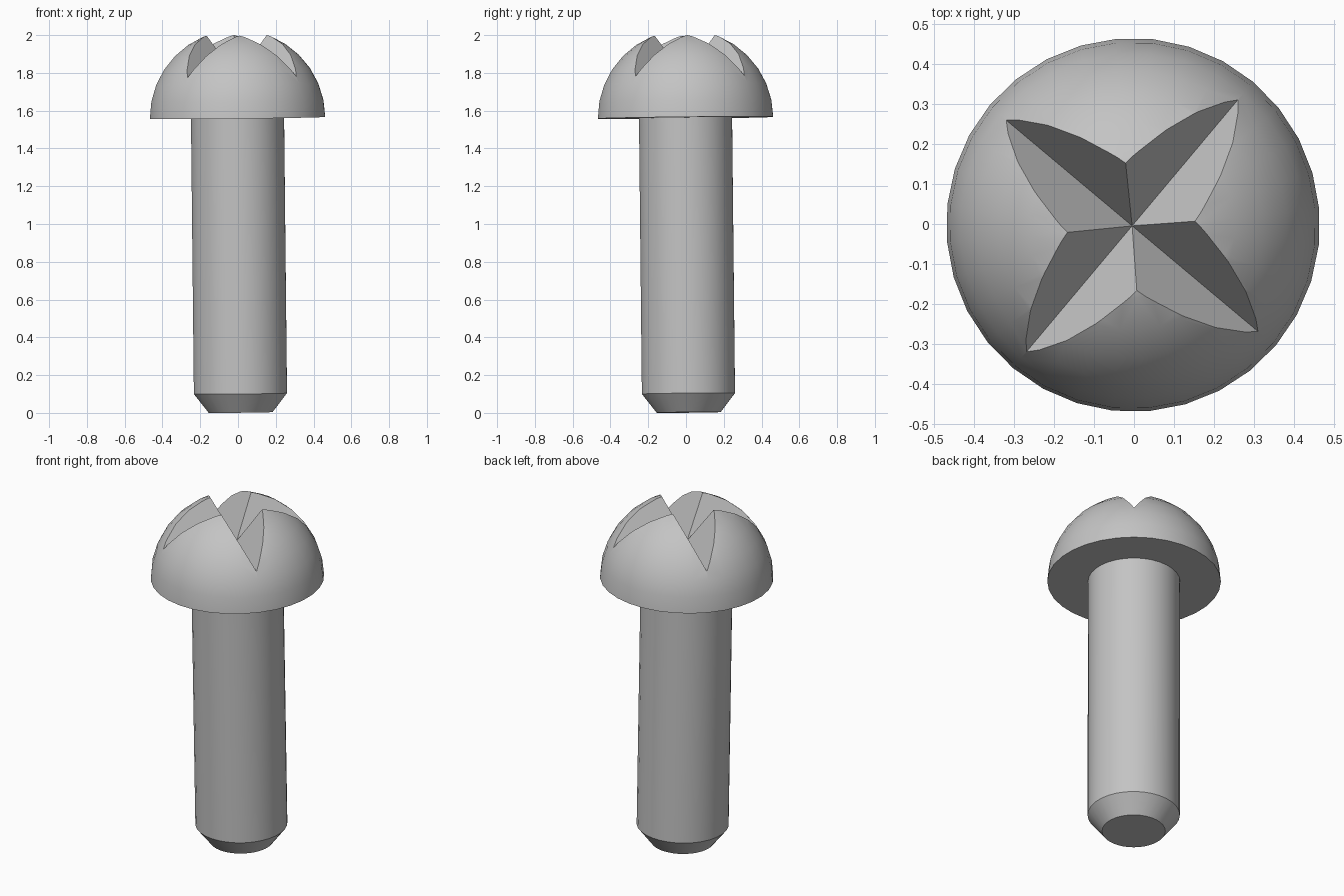
import bpy, bmesh, math
from mathutils import Matrix, Vector

if "Cube" in bpy.data.objects:
    bpy.data.objects.remove(bpy.data.objects["Cube"], do_unlink=True)

SEGMENTS, RINGS = 32, 8
HEAD_R, HEAD_Z = 0.466, 1.56
SHAFT_R, TIP_R, TIP_H = 0.2475, 0.17, 0.1
GROOVE_Z, GROOVE_SLOPE = 1.777, 0.515

steel = bpy.data.materials.new("grey_steel")
steel.use_nodes = True
GREY = (0.55, 0.55, 0.55, 1)
steel.diffuse_color = GREY
steel.node_tree.nodes["Principled BSDF"].inputs["Base Color"].default_value = GREY

# The whole part leans very slightly and its seams are turned a little
spin = math.radians(5)
lean = Vector((-0.0105, -0.0105, 1)).to_track_quat('Z', 'Y').to_matrix().to_4x4()
axis_dir = Vector((0, 0, 1)).rotation_difference(Vector((-0.0105, -0.0105, 1)))
placement = Matrix.Translation((0.014, 0.014, 0.0025)) @ axis_dir.to_matrix().to_4x4()


def add_object(name, bm):
    bmesh.ops.recalc_face_normals(bm, faces=bm.faces)
    mesh = bpy.data.meshes.new(name)
    bm.to_mesh(mesh)
    bm.free()
    obj = bpy.data.objects.new(name, mesh)
    bpy.context.collection.objects.link(obj)
    mesh.materials.append(steel)
    return obj


def lathe(name, profile, apex=None):
    """Closed solid of revolution from (radius, height) points, bottom to top."""
    bm = bmesh.new()
    rings = []
    for r, z in profile:
        angles = [spin + math.tau * i / SEGMENTS for i in range(SEGMENTS)]
        rings.append([bm.verts.new((r * math.cos(a), r * math.sin(a), z)) for a in angles])
    for low, high in zip(rings, rings[1:]):
        for i in range(SEGMENTS):
            j = (i + 1) % SEGMENTS
            bm.faces.new((low[i], low[j], high[j], high[i]))
    bm.faces.new(rings[0])
    if apex is None:
        bm.faces.new(rings[-1])
    else:
        tip = bm.verts.new((0, 0, apex))
        for i in range(SEGMENTS):
            bm.faces.new((rings[-1][i], rings[-1][(i + 1) % SEGMENTS], tip))
    return add_object(name, bm)


def groove_cutter(angle):
    """Long V-shaped prism lying across the head."""
    height = 0.5
    half = height * GROOVE_SLOPE
    bm = bmesh.new()
    ends = [[bm.verts.new((x, y, GROOVE_Z + z))
             for y, z in ((0, 0), (half, height), (-half, height))] for x in (-1, 1)]
    for end in ends:
        bm.faces.new(end)
    for i in range(3):
        j = (i + 1) % 3
        bm.faces.new((ends[0][i], ends[0][j], ends[1][j], ends[1][i]))
    bm.transform(Matrix.Rotation(angle, 4, 'Z'))
    cutter = add_object("groove_cutter", bm)
    cutter.hide_render = True
    return cutter


# Shaft with chamfered tip
shaft = lathe("shaft", [(TIP_R, 0), (SHAFT_R, TIP_H), (SHAFT_R, HEAD_Z)])

# Domed head
quarter = [math.pi / 2 * i / RINGS for i in range(RINGS)]
head = lathe("domed_head",
             [(HEAD_R * math.cos(t), HEAD_Z + HEAD_R * math.sin(t)) for t in quarter],
             apex=HEAD_Z + HEAD_R)

# Crossed V grooves in the head
for turn in (0, math.pi / 2):
    cutter = groove_cutter(math.radians(50) + turn)
    cut = head.modifiers.new("groove", 'BOOLEAN')
    cut.operation, cut.solver, cut.object = 'DIFFERENCE', 'EXACT', cutter
    bpy.context.view_layer.objects.active = head
    bpy.ops.object.modifier_apply(modifier=cut.name)
    bpy.data.objects.remove(cutter, do_unlink=True)

# Smooth round walls, keep edges crisp, and set the lean
bpy.ops.object.select_all(action='DESELECT')
for obj in (shaft, head):
    obj.matrix_world = placement
    obj.select_set(True)
bpy.context.view_layer.objects.active = head
bpy.ops.object.shade_smooth_by_angle(angle=math.radians(25))
